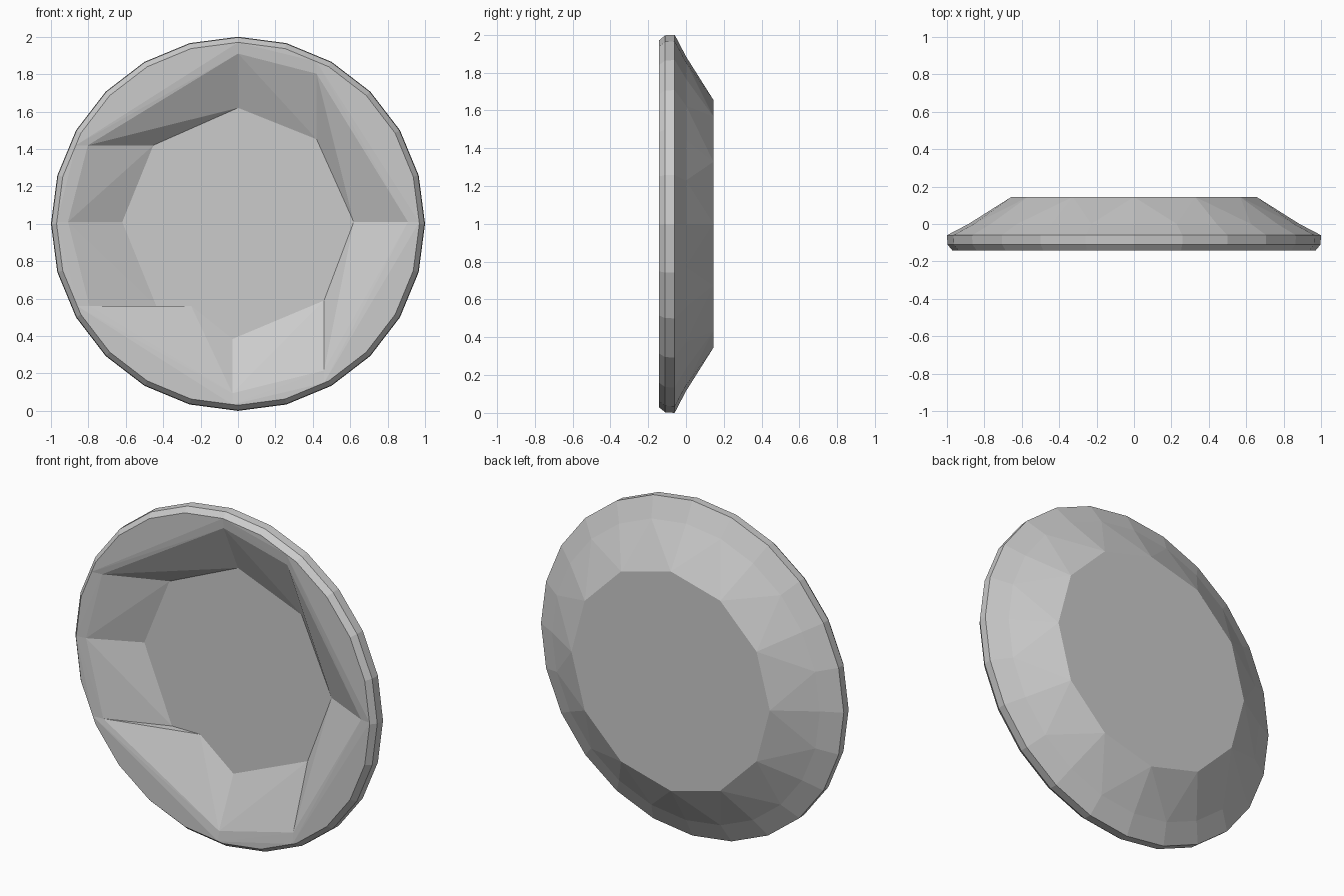
import bpy, bmesh, math
from mathutils import Vector

if "Cube" in bpy.data.objects:
    bpy.data.objects.remove(bpy.data.objects["Cube"])

SIDES = 24
# Cross-section of the raised rim: (radius, y)
RIM = [(0.62, 0.0), (0.885, 0.0), (1.0, -0.06), (0.997, -0.11), (0.97, -0.143), (0.91, -0.136)]


def ring_point(r, y, i, n):
    a = 2 * math.pi * i / n
    return Vector((r * math.cos(a), y, 1.0 + r * math.sin(a)))


def hull_object(name, points):
    bm = bmesh.new()
    for p in points:
        bm.verts.new(p)
    bmesh.ops.remove_doubles(bm, verts=bm.verts[:], dist=0.001)
    res = bmesh.ops.convex_hull(bm, input=bm.verts[:])
    junk = {v for v in res["geom_interior"] + res["geom_unused"] if isinstance(v, bmesh.types.BMVert)}
    bmesh.ops.delete(bm, geom=list(junk), context='VERTS')
    bmesh.ops.recalc_face_normals(bm, faces=bm.faces[:])
    me = bpy.data.meshes.new(name)
    bm.to_mesh(me)
    bm.free()
    ob = bpy.data.objects.new(name, me)
    bpy.context.collection.objects.link(ob)
    return ob


def rim_slice(x0, x1, z0, z1):
    """Points of the revolved rim that lie in a box, including its cut edges."""
    bm = bmesh.new()
    rings = [[bm.verts.new(ring_point(r, y, i, SIDES)) for r, y in RIM] for i in range(SIDES)]
    n = len(RIM)
    for i in range(SIDES):
        a, b = rings[i], rings[(i + 1) % SIDES]
        for j in range(n):
            k = (j + 1) % n
            bm.faces.new((a[j], a[k], b[k], b[j]))
    for co, no in (((x0, 0, 0), (-1, 0, 0)), ((x1, 0, 0), (1, 0, 0)),
                   ((0, 0, z0), (0, 0, -1)), ((0, 0, z1), (0, 0, 1))):
        bmesh.ops.bisect_plane(bm, geom=bm.verts[:] + bm.edges[:] + bm.faces[:], dist=0.0001,
                               plane_co=co, plane_no=no, clear_outer=True)
    pts = [v.co.copy() for v in bm.verts]
    bm.free()
    return pts


# Solid back of the dish, its front face is the floor
back = [ring_point(0.885, 0.0, i, SIDES) for i in range(SIDES)]
back += [ring_point(0.655, 0.145, i, 12) for i in range(12)]
hull_object("dish_back", back)

# Eight faceted rim blocks, each cut by upright or level planes: x0, x1, z0, z1
BLOCKS = {
    "rim_top": (0.0, 0.42, 1.01, 3),
    "rim_upper_right": (0.42, 2, 1.01, 3),
    "rim_lower_right": (0.46, 2, -1, 1.01),
    "rim_bottom": (-0.03, 0.46, -1, 1.01),
    "rim_lower_left": (-2, -0.03, -1, 0.56),
    "rim_left_low": (-2, -0.03, 0.56, 1.01),
    "rim_left_high": (-2, 0.0, 1.01, 1.42),
    "rim_upper_left": (-2, 0.0, 1.42, 3),
}
for name, box in BLOCKS.items():
    pts = rim_slice(*box)
    if name == "rim_lower_left":
        pts.append(Vector((-0.25, 0.0, 0.56)))
    hull_object(name, pts)
